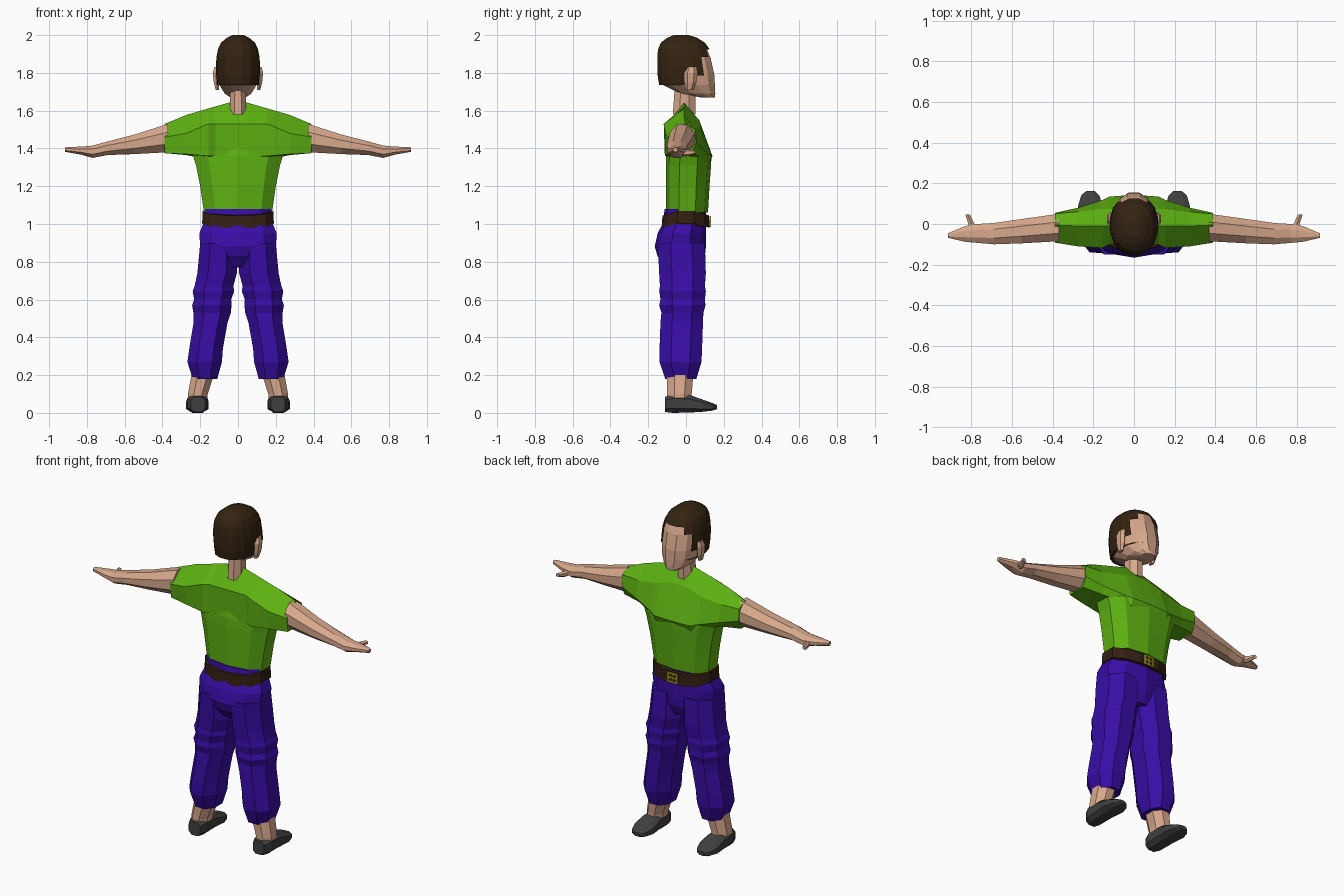
import bpy, bmesh, math
from mathutils import Vector

if "Cube" in bpy.data.objects:
    bpy.data.objects.remove(bpy.data.objects["Cube"])


def material(name, r, g, b):
    m = bpy.data.materials.new(name)
    m.use_nodes = True
    m.diffuse_color = (r, g, b, 1)
    bsdf = next(n for n in m.node_tree.nodes if n.type == 'BSDF_PRINCIPLED')
    bsdf.inputs["Base Color"].default_value = (r, g, b, 1)
    bsdf.inputs["Roughness"].default_value = 0.8
    return m


SKIN = material("skin", .68, .39, .26)
HAIR = material("dark brown hair", .034, .017, .006)
SHIRT = material("green cloth", .11, .44, .006)
PANTS = material("violet blue cloth", .04, .004, .38)
BELT = material("brown leather", .034, .014, .006)
SHOE = material("dark grey rubber", .05, .05, .05)
METAL = material("yellow metal", .55, .5, .03)


def finish(name, bm, mat, mirror=False):
    bmesh.ops.recalc_face_normals(bm, faces=bm.faces)
    mesh = bpy.data.meshes.new(name)
    bm.to_mesh(mesh)
    bm.free()
    mesh.materials.append(mat)
    ob = bpy.data.objects.new(name, mesh)
    bpy.context.collection.objects.link(ob)
    if mirror:
        mod = ob.modifiers.new("mirror", 'MIRROR')
        mod.use_mirror_merge = False
    return ob


def skin_rings(rings, caps=True):
    """Join rings of points into a tube."""
    bm = bmesh.new()
    loops = [[bm.verts.new(p) for p in ring] for ring in rings]
    n = len(loops[0])
    for a, b in zip(loops, loops[1:]):
        for i in range(n):
            j = (i + 1) % n
            bm.faces.new((a[i], a[j], b[j], b[i]))
    if caps:
        bm.faces.new(loops[0])
        bm.faces.new(loops[-1])
    return bm


def loft(rows, n=8, axis='z', power=1.0, caps=True):
    """Rows hold: position on the axis, then low and high of the two other axes."""
    rings = []
    for t, a0, a1, b0, b1 in rows:
        ring = []
        for i in range(n):
            ang = (i + .5) * math.tau / n
            u, v = (math.copysign(abs(f / math.cos(math.pi / n)) ** power, f)
                    for f in (math.cos(ang), math.sin(ang)))
            a = (a0 + a1) / 2 + u * (a1 - a0) / 2
            b = (b0 + b1) / 2 + v * (b1 - b0) / 2
            ring.append((a, b, t) if axis == 'z' else
                        (t, a, b) if axis == 'x' else (a, t, b))
        rings.append(ring)
    return skin_rings(rings, caps)


def box(name, centre, size, mat, mirror=False):
    bm = bmesh.new()
    bmesh.ops.create_cube(bm, size=1)
    for v in bm.verts:
        v.co = Vector(c * s for c, s in zip(v.co, size)) + Vector(centre)
    return finish(name, bm, mat, mirror)


def symmetric(rows):
    return [(z, -x, x, y0, y1) for z, x, y0, y1 in rows]


# Head and neck
head = symmetric([(1.67, .04, .08, .153), (1.69, .07, -.03, .155),
                  (1.735, .098, -.12, .153), (1.79, .105, -.135, .15),
                  (1.88, .105, -.14, .13), (1.94, .09, -.13, .105),
                  (1.98, .05, -.09, .05)])
finish("head", loft(head, 12, power=.9), SKIN)
finish("neck", loft(symmetric([(1.58, .045, -.07, .05), (1.72, .04, -.06, .05)])), SKIN)
bm = loft([(1.71, .1, .118, .0, .035), (1.75, .1, .128, -.005, .05),
           (1.8, .1, .133, -.005, .055), (1.83, .1, .125, .01, .05)], 6)
finish("ear", bm, SKIN, True)

# Hair shell, opened around the face
hair = symmetric([(1.735, .11, -.142, .15), (1.785, .115, -.15, .157),
                  (1.835, .117, -.152, .148), (1.885, .114, -.152, .139),
                  (1.925, .106, -.148, .125), (1.96, .09, -.133, .1),
                  (1.985, .06, -.1, .06), (2.0, .03, -.065, .015)])
bm = loft(hair, 16, power=.9)
limits = ((1.78, .01), (1.83, .07), (1.88, .09), (1.91, .112))
gone = []
for f in bm.faces:
    c = f.calc_center_median()
    edge = next((y for z, y in limits if c.z < z), 1)
    if c.y > edge:
        gone.append(f)
bmesh.ops.delete(bm, geom=gone, context='FACES')
finish("hair", bm, HAIR)

# Shirt body
torso = symmetric([(1.06, .18, -.1, .112), (1.2, .2, -.102, .12),
                   (1.31, .222, -.102, .128), (1.36, .238, -.1, .13),
                   (1.42, .23, -.09, .11)])
finish("shirt_body", loft(torso, 10, power=.8), SHIRT)

# Shoulders and sleeves: ridge, front slope, chest, under front, under back, back
half = [(.05, [(-.01, 1.642), (.07, 1.55), (.14, 1.36), (.12, 1.32), (-.095, 1.36), (-.1, 1.53)]),
        (.12, [(-.01, 1.622), (.075, 1.53), (.135, 1.36), (.12, 1.32), (-.095, 1.36), (-.1, 1.53)]),
        (.155, [(-.01, 1.612), (.075, 1.52), (.118, 1.37), (.1, 1.34), (-.112, 1.36), (-.118, 1.53)]),
        (.275, [(-.01, 1.577), (.06, 1.5), (.08, 1.4), (.05, 1.365), (-.1, 1.37), (-.11, 1.48)]),
        (.388, [(-.005, 1.53), (.05, 1.5), (.055, 1.43), (.03, 1.375), (-.08, 1.375), (-.092, 1.46)])]
rings = [[(-x, y, z) for y, z in pts] for x, pts in reversed(half)]
rings += [[(x, y, z) for y, z in pts] for x, pts in half]
finish("shoulders_and_sleeves", skin_rings(rings), SHIRT)

# Arms with flat hands
arm = [(.37, -.085, .05, 1.38, 1.53), (.55, -.095, .025, 1.37, 1.473),
       (.69, -.1, .005, 1.365, 1.437), (.77, -.093, .0, 1.35, 1.415),
       (.83, -.088, -.01, 1.367, 1.41), (.915, -.068, -.045, 1.382, 1.406)]
finish("arm", loft(arm, 8, 'x'), SKIN, True)
thumb = [(-.03, .77, .81, 1.365, 1.4), (.0, .785, .815, 1.36, 1.392),
         (.047, .807, .83, 1.37, 1.39)]
finish("thumb", loft(thumb, 6, 'y'), SKIN, True)

# Trousers
pelvis = symmetric([(.77, .12, -.1, .07), (.83, .19, -.145, .095), (.88, .2, -.16, .1),
                    (.95, .205, -.145, .1), (1.0, .185, -.12, .1), (1.08, .175, -.108, .1)])
finish("trouser_hips", loft(pelvis, 10, power=.85), PANTS)
leg = [(.9, .005, .2, -.15, .1), (.74, .006, .215, -.142, .105),
       (.67, .025, .23, -.138, .1), (.645, .02, .24, -.142, .105),
       (.6, .036, .232, -.135, .1), (.57, .034, .243, -.142, .103),
       (.53, .038, .236, -.13, .092), (.48, .055, .235, -.135, .09),
       (.34, .08, .258, -.14, .085), (.27, .085, .268, -.14, .082),
       (.18, .11, .24, -.11, .055)]
finish("trouser_leg", loft(leg, 8, power=.9), PANTS, True)

# Belt, dipping at the front and back
bm = loft(symmetric([(1.015, .19, -.128, .125), (1.08, .187, -.125, .122)]), 12, power=.8)
for v in bm.verts:
    v.co.z -= .035 * abs(v.co.y) / .125
finish("belt", bm, BELT)
for z in (.988, 1.013, 1.038):
    box("buckle_bar", (0, .128, z), (.06, .009, .008), METAL)
for x in (-.028, 0, .028):
    box("buckle_post", (x, .128, 1.013), (.008, .009, .058), METAL)

# Ankles and shoes
ankle = [(.06, .165, .265, -.1, .03), (.1, .16, .265, -.1, .03), (.21, .125, .245, -.1, .04)]
finish("ankle", loft(ankle), SKIN, True)
shoe = [(-.11, .175, .25, .005, .085), (-.07, .162, .268, .0, .1),
        (.02, .16, .27, .002, .095), (.09, .155, .275, .006, .07),
        (.14, .17, .26, .012, .052), (.163, .195, .235, .02, .042)]
finish("shoe", loft(shoe, 8, 'y', .7), SHOE, True)
